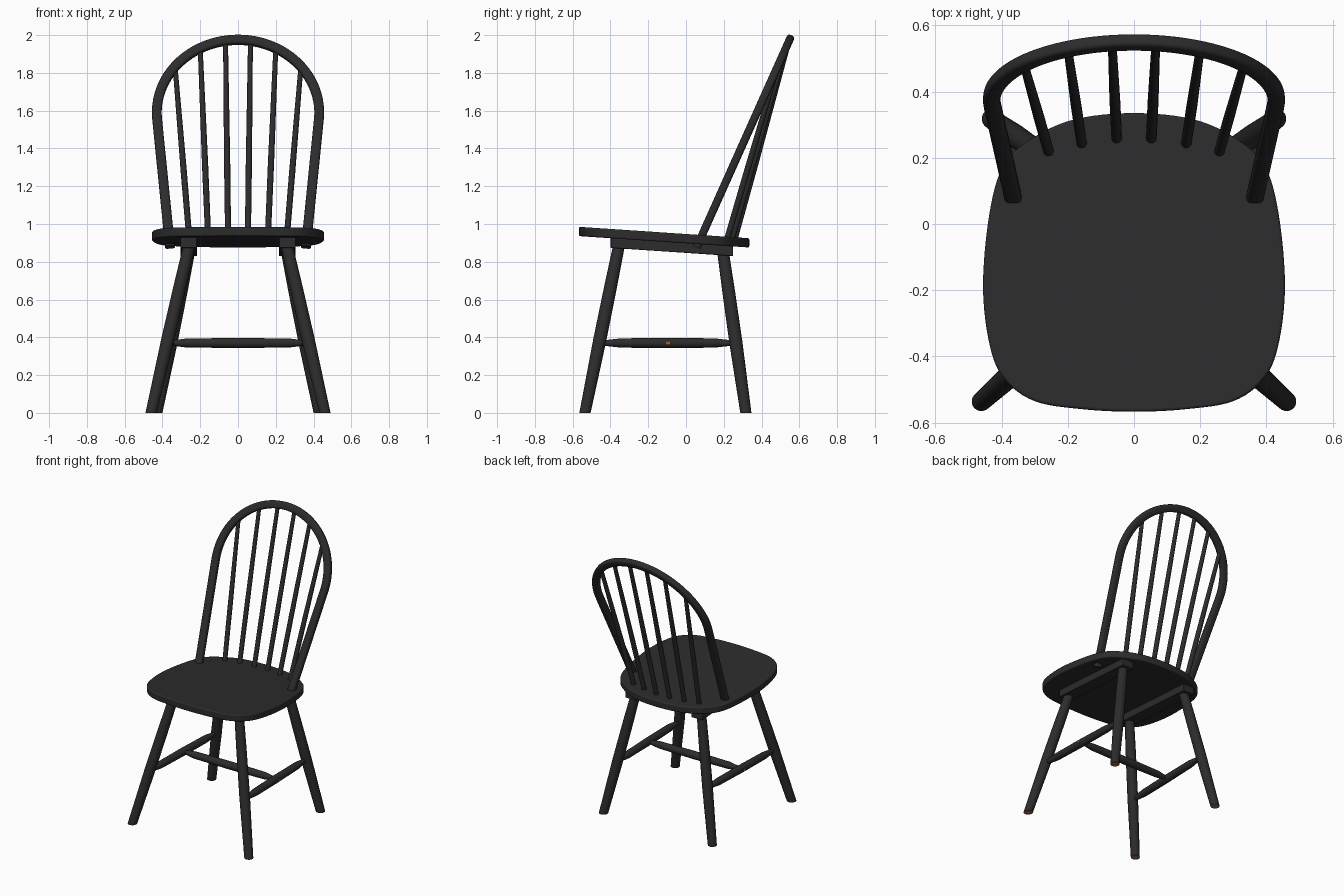
import bpy, bmesh, math
from mathutils import Vector

cube = bpy.data.objects.get("Cube")
if cube:
    bpy.data.objects.remove(cube, do_unlink=True)


def material(name, color):
    m = bpy.data.materials.new(name)
    m.use_nodes = True
    m.diffuse_color = color
    m.node_tree.nodes["Principled BSDF"].inputs["Base Color"].default_value = color
    return m


BLACK = material("black paint", (0.025, 0.025, 0.025, 1))
WOOD = material("bare wood", (0.3, 0.14, 0.06, 1))
TILT = -0.067  # the seat slopes down toward the back


def seat_top(y):
    return 0.947 + TILT * y


def hoop_y(z):
    return 0.08 + 0.448 * (z - 0.93)


def finish(name, bm, bevel=0):
    bmesh.ops.recalc_face_normals(bm, faces=bm.faces)
    mesh = bpy.data.meshes.new(name)
    bm.to_mesh(mesh)
    bm.free()
    obj = bpy.data.objects.new(name, mesh)
    bpy.context.collection.objects.link(obj)
    mesh.materials.append(BLACK)
    mesh.materials.append(WOOD)
    if bevel:
        mod = obj.modifiers.new("rounded edges", "BEVEL")
        mod.width, mod.segments, mod.limit_method = bevel, 3, "ANGLE"
        mod.angle_limit = math.radians(50)
    bpy.ops.object.select_all(action="DESELECT")
    obj.select_set(True)
    bpy.context.view_layer.objects.active = obj
    bpy.ops.object.shade_smooth_by_angle(angle=math.radians(40))
    return obj


def loft(bm, rings):
    """Skin a list of point rings and cap both ends."""
    loops = [[bm.verts.new(p) for p in ring] for ring in rings]
    n = len(loops[0])
    for a, b in zip(loops, loops[1:]):
        for i in range(n):
            bm.faces.new((a[i], a[(i + 1) % n], b[(i + 1) % n], b[i]))
    return [bm.faces.new(loops[0]), bm.faces.new(loops[-1])]


def rod(name, start, end, profile, foot=False, bare_ends=False, sides=20):
    """Turned rod; profile lists (fraction along, radius)."""
    start, end = Vector(start), Vector(end)
    axis = (end - start).normalized()
    u = axis.orthogonal().normalized()
    v = axis.cross(u)
    turn = [math.tau * i / sides for i in range(sides)]
    bm = bmesh.new()
    caps = loft(bm, [[start.lerp(end, t) + r * (u * math.cos(a) + v * math.sin(a))
                      for a in turn] for t, r in profile])
    for f in caps:
        f.material_index = int(bare_ends)
    if foot:  # trim level with the floor
        bmesh.ops.bisect_plane(bm, geom=bm.verts[:] + bm.edges[:] + bm.faces[:],
                               plane_co=(0, 0, 0), plane_no=(0, 0, -1), clear_outer=True)
        rim = [e for e in bm.edges if e.is_boundary]
        for f in bmesh.ops.holes_fill(bm, edges=rim, sides=0)["faces"]:
            f.material_index = 1
    return finish(name, bm)


# Seat: smooth closed outline, extruded and sloped
half = [(0, -0.567), (0.16, -0.559), (0.3, -0.535), (0.39, -0.47), (0.435, -0.37),
        (0.456, -0.19), (0.437, 0.03), (0.395, 0.175), (0.31, 0.257), (0.18, 0.316), (0, 0.335)]
pts = [Vector(p) for p in half + [(-x, y) for x, y in half[-2:0:-1]]]
outline = []
for i in range(len(pts)):
    a, b, c, d = (pts[(i + k) % len(pts)] for k in (-1, 0, 1, 2))
    for s in range(6):
        t = s / 6
        outline.append(0.5 * (2 * b + (c - a) * t + (2 * a - 5 * b + 4 * c - d) * t ** 2
                              + (3 * b - a - 3 * c + d) * t ** 3))
bm = bmesh.new()
loft(bm, [[(p.x, p.y, seat_top(p.y) - drop) for p in outline] for drop in (0.049, 0)])
finish("seat", bm, 0.008)

# Rails, legs and side stretchers, mirrored left and right
for side, label in ((1, "left"), (-1, "right")):
    bm = bmesh.new()
    loft(bm, [[(side * x, y, seat_top(y) - drop)
               for x, drop in ((0.217, 0.045), (0.305, 0.045), (0.305, 0.1), (0.217, 0.1))]
              for y in (-0.4, 0.25)])
    finish(label + "_seat_rail", bm, 0.004)

    joints = []
    for end, foot, top in (("front", (0.46, -0.535, 0), (0.255, -0.352, 0.9)),
                           ("back", (0.43, 0.317, 0), (0.257, 0.195, 0.86))):
        foot = Vector((side * foot[0], foot[1], foot[2]))
        top = Vector((side * top[0], top[1], top[2]))
        rod(f"{end}_{label}_leg", foot.lerp(top, -0.04), top,
            [(0, 0.029), (0.45, 0.035), (0.75, 0.034), (1, 0.031)], foot=True)
        joints.append(foot.lerp(top, 0.37 / top.z))
    rod(label + "_side_stretcher", *joints,
        [(0, 0.014), (0.05, 0.016), (0.16, 0.025), (0.5, 0.027), (0.84, 0.025),
         (0.95, 0.016), (1, 0.014)])

# Cross stretcher, its bare ends just showing through the side stretchers
rod("cross_stretcher", (-0.394, -0.095, 0.37), (0.394, -0.095, 0.37),
    [(0, 0.01), (0.06, 0.014), (0.15, 0.024), (0.5, 0.027), (0.85, 0.024),
     (0.94, 0.014), (1, 0.01)], bare_ends=True)

# Back hoop: rounded square section swept along a leaning arch
arch = [(0.43 * math.cos(a), 1.59 + 0.385 * math.sin(a))
        for a in (math.radians(-6 + 192 * i / 48) for i in range(49))]
arch = [(0.36, 0.878), (0.367, 0.95)] + arch + [(-0.367, 0.95), (-0.36, 0.878)]
path = [Vector((x, hoop_y(z), z)) for x, z in arch]
normal = Vector((0, 1, -0.448)).normalized()


def rounded(c):
    return math.copysign(abs(c) ** 0.6, c)


rings = []
for i, p in enumerate(path):
    tangent = (path[min(i + 1, len(path) - 1)] - path[max(i - 1, 0)]).normalized()
    across = normal.cross(tangent)
    rings.append([p + across * 0.026 * rounded(math.cos(a)) + normal * 0.021 * rounded(math.sin(a))
                  for a in (math.tau * k / 24 for k in range(24))])
bm = bmesh.new()
loft(bm, rings)
finish("back_hoop", bm)

# Spindles fanning from the seat up into the hoop
for n, (x0, y0, x1) in enumerate(((0.052, 0.262, 0.066), (0.157, 0.247, 0.2), (0.256, 0.222, 0.333))):
    z1 = 1.59 + 0.385 * math.sqrt(1 - (x1 / 0.43) ** 2)
    for side, label in ((1, "left"), (-1, "right")):
        rod(f"{label}_spindle_{n + 1}", (side * x0, y0 - 0.01, 0.9), (side * x1, hoop_y(z1), z1),
            [(0, 0.016), (0.4, 0.0165), (1, 0.013)], sides=14)
